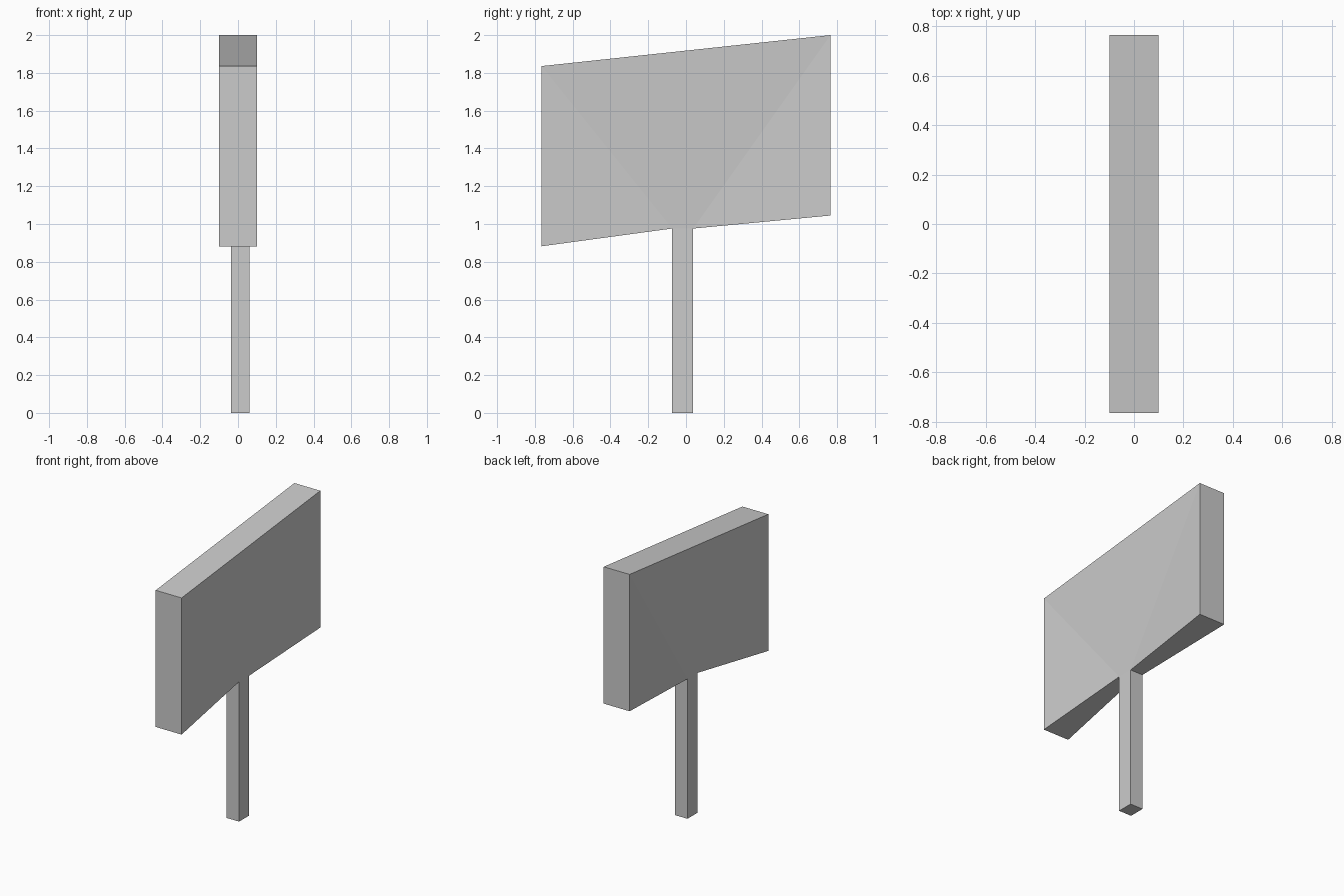
import bpy
import bmesh

if "Cube" in bpy.data.objects:
    bpy.data.objects.remove(bpy.data.objects["Cube"])

# Side outline of the sign: y, z, left x, right x (the board tapers into the post)
outline = [
    (-0.074, 0.0, -0.038, 0.06),      # 0 post foot
    (0.038, 0.0, -0.038, 0.06),       # 1
    (0.038, 0.976, -0.038, 0.06),     # 2 post top
    (0.765, 1.045, -0.1, 0.1),        # 3 board high end
    (0.765, 2.0, -0.1, 0.1),          # 4
    (-0.765, 1.836, -0.1, 0.1),       # 5 board low end
    (-0.765, 0.882, -0.1, 0.1),       # 6
    (-0.074, 0.976, -0.038, 0.06),    # 7 post top
]
# Broad side panels: post, board middle, and the two lower board corners
panels = [(0, 1, 2, 7), (7, 2, 4, 5), (2, 3, 4), (7, 5, 6)]

bm = bmesh.new()
left = [bm.verts.new((xl, y, z)) for y, z, xl, xr in outline]
right = [bm.verts.new((xr, y, z)) for y, z, xl, xr in outline]

# Rim running round the outline
n = len(outline)
for i in range(n):
    j = (i + 1) % n
    bm.faces.new((left[i], left[j], right[j], right[i]))

# Both broad sides
for panel in panels:
    bm.faces.new([right[i] for i in panel])
    bm.faces.new([left[i] for i in reversed(panel)])

bmesh.ops.recalc_face_normals(bm, faces=bm.faces)
mesh = bpy.data.meshes.new("sign_board_on_post")
bm.to_mesh(mesh)
bm.free()
sign = bpy.data.objects.new("sign_board_on_post", mesh)
bpy.context.collection.objects.link(sign)
